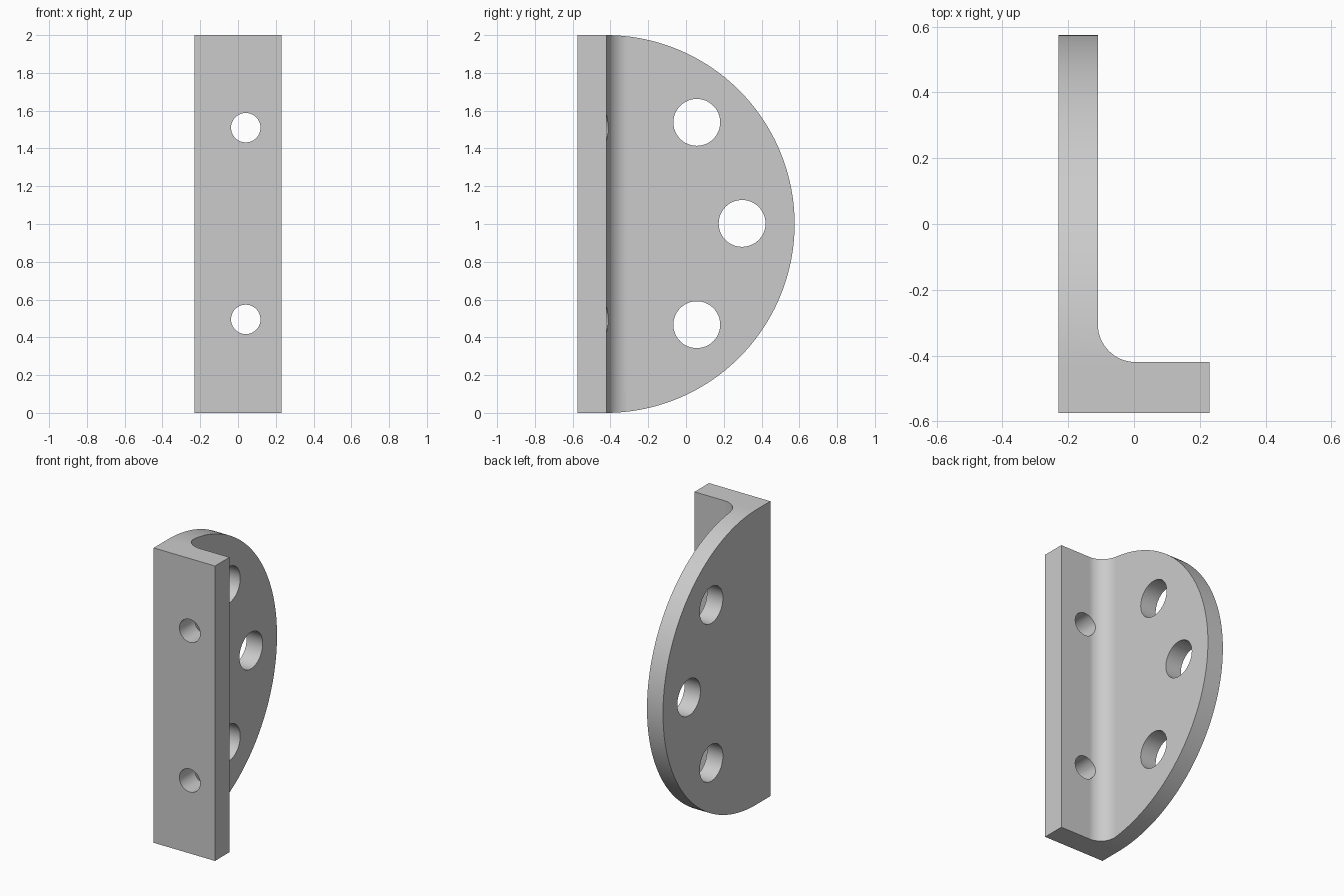
import bpy, bmesh
from math import sin, cos, pi
from mathutils import Vector

cube = bpy.data.objects.get("Cube")
if cube:
    bpy.data.objects.remove(cube, do_unlink=True)

# One plain grey
grey = bpy.data.materials.new("plain grey")
grey.use_nodes = True
colour = (0.6, 0.6, 0.6, 1)
grey.diffuse_color = colour
grey.node_tree.nodes["Principled BSDF"].inputs["Base Color"].default_value = colour


def arc(cx, cy, r, start, end, n):
    """Points along an arc, both ends included."""
    steps = [start + (end - start) * i / n for i in range(n + 1)]
    return [(cx + r * cos(a), cy + r * sin(a)) for a in steps]


def prism(name, points, offset):
    """Extrude a closed outline of 3D points along an offset."""
    bm = bmesh.new()
    face = bm.faces.new([bm.verts.new(p) for p in points])
    new = bmesh.ops.extrude_face_region(bm, geom=[face], use_keep_orig=True)["geom"]
    bmesh.ops.translate(bm, vec=Vector(offset),
                        verts=[v for v in new if isinstance(v, bmesh.types.BMVert)])
    bmesh.ops.recalc_face_normals(bm, faces=bm.faces[:])
    mesh = bpy.data.meshes.new(name)
    bm.to_mesh(mesh)
    bm.free()
    mesh.materials.append(grey)
    obj = bpy.data.objects.new(name, mesh)
    bpy.context.collection.objects.link(obj)
    return obj


def cut(target, cutter, operation):
    """Apply a boolean and remove its cutter."""
    cutter.hide_render = True
    mod = target.modifiers.new("cut", "BOOLEAN")
    mod.operation, mod.solver, mod.object = operation, "EXACT", cutter
    bpy.context.view_layer.objects.active = target
    bpy.ops.object.modifier_apply(modifier=mod.name)
    bpy.data.objects.remove(cutter, do_unlink=True)


# Angle section: thin web, thick flange and the inside fillet
left, right, front, back = -0.23, 0.23, -0.575, 0.575
web_face, flange_face, fillet = -0.11, -0.42, 0.115
section = [(left, front), (right, front), (right, flange_face)]
section += arc(web_face + fillet, flange_face + fillet, fillet, 1.5 * pi, pi, 16)
section += [(web_face, back + 0.1), (left, back + 0.1)]
bracket = prism("angle_bracket", [(x, y, -0.1) for x, y in section], (0, 0, 2.2))

# Half-round side outline
side = [(-0.8, 0)] + arc(back - 1, 1, 1, -pi / 2, pi / 2, 96) + [(-0.8, 2)]
cut(bracket, prism("outline_cutter", [(-0.5, y, z) for y, z in side], (1, 0, 0)), "INTERSECT")

# Three large holes through the web
for y, z in ((0.057, 1.538), (0.297, 1.003), (0.057, 0.467)):
    ring = arc(y, z, 0.124, 0, 2 * pi, 48)[:-1]
    cut(bracket, prism("web_hole", [(-0.5, a, b) for a, b in ring], (1, 0, 0)), "DIFFERENCE")

# Two small holes through the flange
for z in (1.51, 0.495):
    ring = arc(0.041, z, 0.078, 0, 2 * pi, 40)[:-1]
    cut(bracket, prism("flange_hole", [(a, -0.8, b) for a, b in ring], (0, 0.7, 0)), "DIFFERENCE")

# Smooth curves with sharp rims
bpy.ops.object.select_all(action="DESELECT")
bracket.select_set(True)
bpy.context.view_layer.objects.active = bracket
bpy.ops.object.shade_smooth_by_angle(angle=pi / 6)
weighted = bracket.modifiers.new("even shading", "WEIGHTED_NORMAL")
weighted.keep_sharp = True
